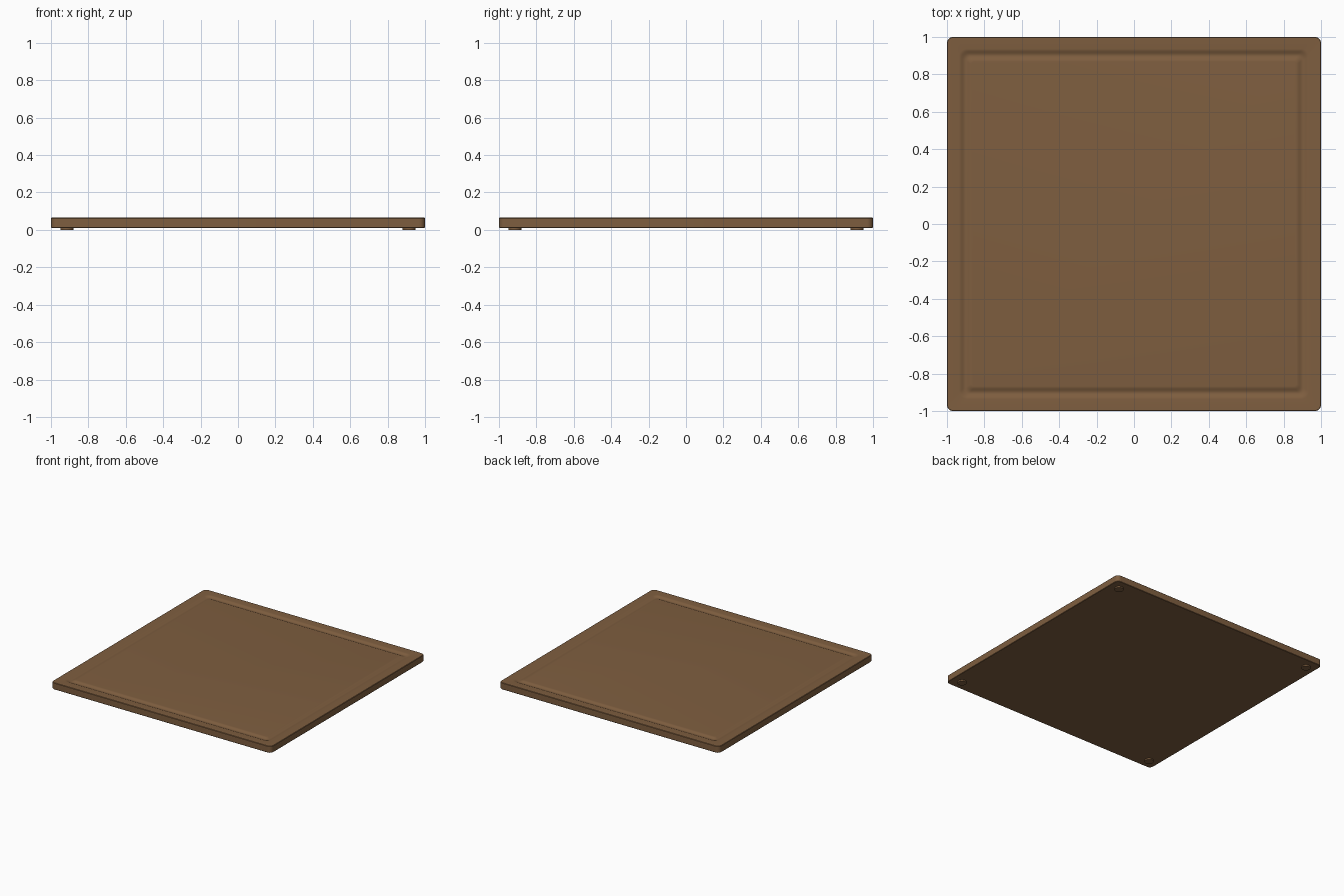
import bpy, bmesh, math

if "Cube" in bpy.data.objects:
    bpy.data.objects.remove(bpy.data.objects["Cube"])

wood = bpy.data.materials.new("warm brown wood")
wood.diffuse_color = (0.21, 0.112, 0.05, 1)
wood.use_nodes = True
wood.node_tree.nodes["Principled BSDF"].inputs["Base Color"].default_value = wood.diffuse_color

Z0, Z1 = 0.01, 0.065       # board underside and top
SEG = 8                    # segments per rounded corner


def ring(bm, half, radius, z):
    """Rounded square loop of vertices."""
    verts = []
    for k in range(4):
        a0 = k * math.pi / 2
        mid = a0 + math.pi / 4
        cx = math.copysign(half - radius, math.cos(mid))
        cy = math.copysign(half - radius, math.sin(mid))
        for i in range(SEG + 1):
            a = a0 + math.pi / 2 * i / SEG
            verts.append(bm.verts.new((cx + radius * math.cos(a),
                                       cy + radius * math.sin(a), z)))
    return verts


def finish(bm, name):
    bmesh.ops.recalc_face_normals(bm, faces=bm.faces)
    mesh = bpy.data.meshes.new(name)
    bm.to_mesh(mesh)
    bm.free()
    mesh.materials.append(wood)
    ob = bpy.data.objects.new(name, mesh)
    bpy.context.collection.objects.link(ob)
    bpy.context.view_layer.objects.active = ob
    ob.select_set(True)
    bpy.ops.object.shade_smooth_by_angle(angle=math.radians(35))
    ob.select_set(False)
    return ob


# Board profile, from underside edge over the top and through the juice groove
profile = [(0.997, 0.030, Z0), (1.0, 0.033, Z0 + 0.003),
           (1.0, 0.033, Z1 - 0.003), (0.997, 0.030, Z1)]
mid, width, depth, n = 0.902, 0.034, 0.010, 12
for i in range(n + 1):
    t = 1 - 2 * i / n
    profile.append((mid + width * t, 0.028 + 0.014 * t,
                    Z1 - depth * (0.5 + 0.5 * math.cos(math.pi * t))))

bm = bmesh.new()
rings = [ring(bm, *p) for p in profile]
for a, b in zip(rings, rings[1:]):
    for i in range(len(a)):
        j = (i + 1) % len(a)
        bm.faces.new((a[i], a[j], b[j], b[i]))
bm.faces.new(rings[0])
bm.faces.new(rings[-1])
finish(bm, "cutting_board")

# Four low round feet
for sx in (-1, 1):
    for sy in (-1, 1):
        bm = bmesh.new()
        bmesh.ops.create_cone(bm, cap_ends=True, segments=32, radius1=0.035,
                              radius2=0.035, depth=0.012)
        bmesh.ops.translate(bm, verts=bm.verts, vec=(sx * 0.915, sy * 0.915, 0.006))
        finish(bm, "foot_%s_%s" % ("right" if sx > 0 else "left",
                                   "back" if sy > 0 else "front"))
